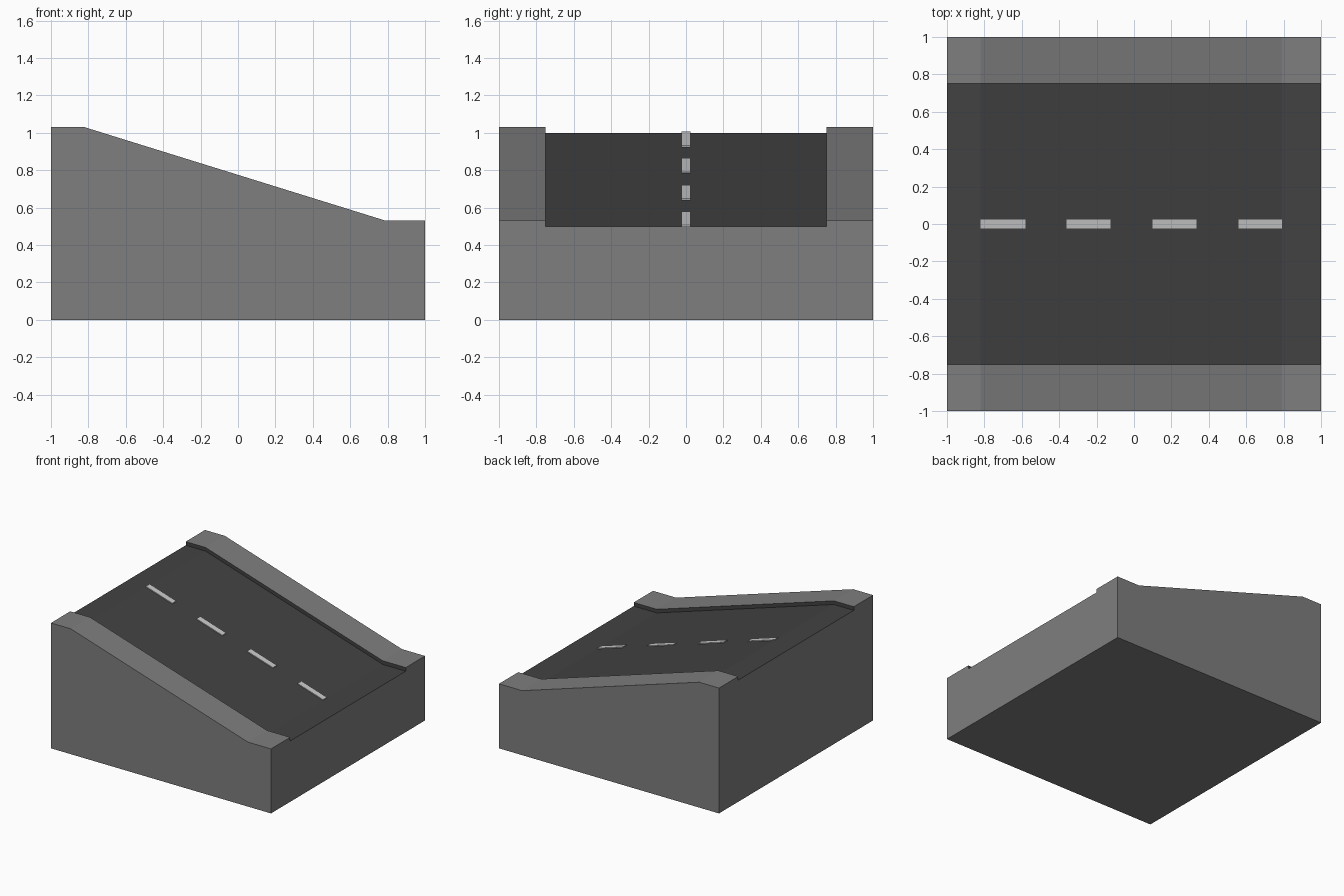
import bpy, bmesh

if "Cube" in bpy.data.objects:
    bpy.data.objects.remove(bpy.data.objects["Cube"])

def material(name, v):
    m = bpy.data.materials.new(name)
    m.diffuse_color = (v, v, v, 1)
    m.use_nodes = True
    m.node_tree.nodes["Principled BSDF"].inputs["Base Color"].default_value = m.diffuse_color
    return m

concrete = material("concrete_grey", 0.21)
asphalt = material("asphalt_dark", 0.055)
paint = material("line_paint", 0.60)

# Road height along x: flat top, slope, flat bottom
STATIONS = [(-1.0, 1.0), (-0.82, 1.0), (0.79, 0.5), (1.0, 0.5)]
KERB, ROAD_HALF = 0.03, 0.75

def road_z(x):
    t = min(max((x + 0.82) / 1.61, 0), 1)
    return 1.0 - 0.5 * t

def loft(name, sections, mats, rule=None):
    """Join matching closed loops along x and cap both ends."""
    bm = bmesh.new()
    rings = [[bm.verts.new(p) for p in s] for s in sections]
    n = len(rings[0])
    for a, b in zip(rings, rings[1:]):
        for i in range(n):
            j = (i + 1) % n
            bm.faces.new((a[i], a[j], b[j], b[i]))
    bm.faces.new(rings[0])
    bm.faces.new(rings[-1][::-1])
    bmesh.ops.recalc_face_normals(bm, faces=bm.faces)
    if rule:
        for f in bm.faces:
            f.material_index = rule(f)
    me = bpy.data.meshes.new(name)
    bm.to_mesh(me)
    bm.free()
    for m in mats:
        me.materials.append(m)
    ob = bpy.data.objects.new(name, me)
    bpy.context.collection.objects.link(ob)
    return ob

# Ramp block with raised kerbs; road surface and inner kerb faces are asphalt
def block_section(x, h):
    half = [(1.0, 0), (1.0, h + KERB), (ROAD_HALF, h + KERB), (ROAD_HALF, h)]
    loop = [(-y, z) for y, z in half] + half[::-1]
    return [(x, y, z) for y, z in loop]

def road_rule(f):
    inside = abs(f.calc_center_median().y) < ROAD_HALF + 0.01
    return int(inside and abs(f.normal.x) < 0.9 and f.normal.z > -0.5)

loft("road_ramp", [block_section(x, h) for x, h in STATIONS],
     [concrete, asphalt], road_rule)

# Dashed centre line: thin plates lying on the slope
def dash_section(x):
    z = road_z(x)
    return [(x, -0.025, z - 0.001), (x, -0.025, z + 0.007),
            (x, 0.025, z + 0.007), (x, 0.025, z - 0.001)]

for i, (x0, x1) in enumerate([(-0.82, -0.58), (-0.36, -0.125),
                              (0.10, 0.335), (0.56, 0.79)]):
    loft(f"centre_dash_{i + 1}", [dash_section(x0), dash_section(x1)], [paint])
